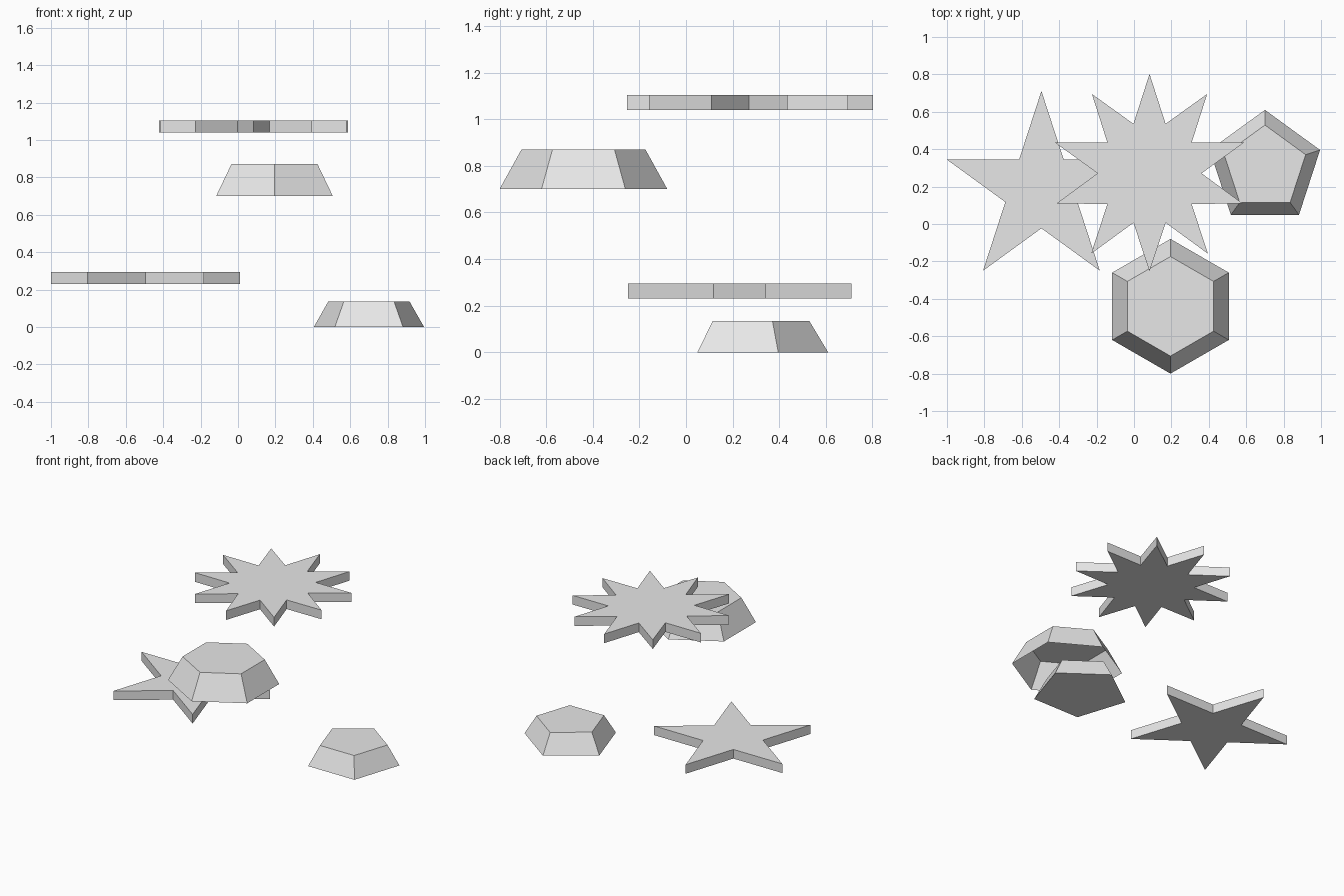
import bpy
import bmesh
from math import sin, cos, pi

cube = bpy.data.objects.get("Cube")
if cube:
    bpy.data.objects.remove(cube, do_unlink=True)

# Single light grey material
grey = bpy.data.materials.new("light_grey")
grey.use_nodes = True
colour = (0.8, 0.8, 0.8, 1.0)
grey.diffuse_color = colour
grey.node_tree.nodes["Principled BSDF"].inputs["Base Color"].default_value = colour


def ring(radii, count):
    """Outline with its first corner at the back, cycling through the radii."""
    points = []
    for i in range(count):
        a = pi / 2 + 2 * pi * i / count
        r = radii[i % len(radii)]
        points.append((r * cos(a), r * sin(a)))
    return points


def solid(name, centre, low, high, height, open_base=False):
    """Join a lower and an upper outline into a flat-sided solid."""
    bm = bmesh.new()
    base = [bm.verts.new((x, y, 0)) for x, y in low]
    top = [bm.verts.new((x, y, height)) for x, y in high]
    n = len(base)
    for i in range(n):
        j = (i + 1) % n
        bm.faces.new((base[i], base[j], top[j], top[i]))
    bm.faces.new(top)
    if not open_base:
        bm.faces.new(base[::-1])
    mesh = bpy.data.meshes.new(name)
    bm.to_mesh(mesh)
    bm.free()
    mesh.materials.append(grey)
    obj = bpy.data.objects.new(name, mesh)
    obj.location = centre
    bpy.context.collection.objects.link(obj)
    return obj


# Five-pointed star plate
five = ring((0.531, 0.203), 10)
solid("five_point_star", (-0.495, 0.18, 0.23), five, five, 0.065)

# Ten-pointed star plate, alternate points slightly shorter
ten = ring((0.531, 0.278, 0.524, 0.278), 20)
solid("ten_point_star", (0.083, 0.271, 1.04), ten, ten, 0.065)

# Tapered five-sided block
solid("pentagon_block", (0.7, 0.3, 0), ring((0.31,), 5), ring((0.229,), 5), 0.135)

# Tapered six-sided shell, hollow underneath
solid("hexagon_shell", (0.195, -0.44, 0.7), ring((0.36,), 6), ring((0.266,), 6),
      0.17, open_base=True)
